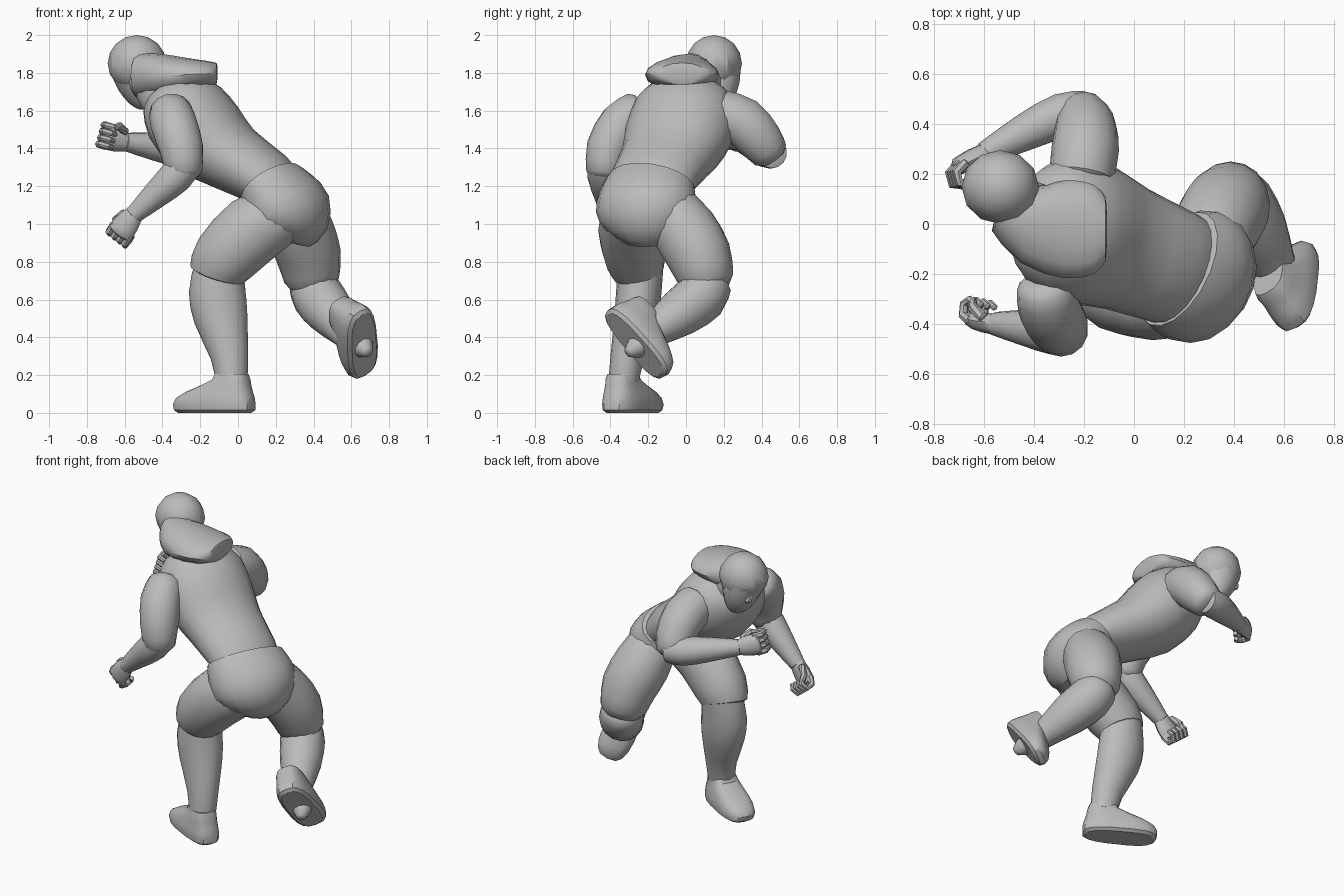
import bpy, bmesh, math
from mathutils import Vector as V

cube = bpy.data.objects.get("Cube")
if cube:
    bpy.data.objects.remove(cube, do_unlink=True)

grey = bpy.data.materials.new("plain grey")
grey.use_nodes = True
grey.diffuse_color = (0.5, 0.5, 0.5, 1)
grey.node_tree.nodes["Principled BSDF"].inputs["Base Color"].default_value = (0.5, 0.5, 0.5, 1)


def finish(name, bm, angle=40):
    """Turn a bmesh into a named, smooth-shaded object."""
    bmesh.ops.recalc_face_normals(bm, faces=bm.faces)
    me = bpy.data.meshes.new(name)
    bm.to_mesh(me)
    bm.free()
    me.materials.append(grey)
    ob = bpy.data.objects.new(name, me)
    bpy.context.collection.objects.link(ob)
    bpy.ops.object.select_all(action="DESELECT")
    ob.select_set(True)
    bpy.context.view_layer.objects.active = ob
    bpy.ops.object.shade_smooth_by_angle(angle=math.radians(angle))
    return ob


def skin(name, rings, angle=40):
    """Bridge a list of point rings and close both ends."""
    bm = bmesh.new()
    loops = [[bm.verts.new(p) for p in ring] for ring in rings]
    n = len(loops[0])
    for a, b in zip(loops, loops[1:]):
        for i in range(n):
            bm.faces.new((a[i], a[(i + 1) % n], b[(i + 1) % n], b[i]))
    bm.faces.new(loops[0])
    bm.faces.new(loops[-1])
    return finish(name, bm, angle)


def midpoints(keys):
    """Insert a Catmull-Rom point between every two keys."""
    out = []
    for i in range(len(keys) - 1):
        a, b = keys[i], keys[i + 1]
        p, q = keys[max(i - 1, 0)], keys[min(i + 2, len(keys) - 1)]
        out += [a, tuple((9 * (s + t) - u - v) / 16 for s, t, u, v in zip(a, b, p, q))]
    return out + [keys[-1]]


def tube(name, keys, side=(0, 1, 0), n=14, cap=0.35, smooth=True):
    """Elliptical tube; each key is x, y, z, radius along side, other radius."""
    keys = [k if len(k) == 5 else (*k, k[3]) for k in keys]
    if smooth:
        keys = midpoints(keys)
    pts = [V(k[:3]) for k in keys]
    rings = []
    last = len(pts) - 1
    for i, k in enumerate(keys):
        t = (pts[min(i + 1, last)] - pts[max(i - 1, 0)]).normalized()
        u = V(side)
        u = (u - t * u.dot(t)).normalized()
        w = t.cross(u)

        def ring(scale, shift):
            return [pts[i] + t * shift + scale * (u * k[3] * math.cos(math.tau * j / n)
                    + w * k[4] * math.sin(math.tau * j / n)) for j in range(n)]
        r = min(k[3], k[4]) * cap
        if i == 0 and cap:
            rings += [ring(0.35, -r), ring(0.75, -r * 0.7)]
        rings.append(ring(1, 0))
        if i == last and cap:
            rings += [ring(0.75, r * 0.7), ring(0.35, r)]
    return skin(name, rings)


def shoe(name, origin, toe, up):
    """Stack of rounded outlines from the sole up to the ankle."""
    f, u = V(toe).normalized(), V(up).normalized()
    u = (u - f * u.dot(f)).normalized()
    s = u.cross(f)
    layers = [(0, -.11, .31, .085), (.015, -.13, .33, .105), (.045, -.13, .335, .112),
              (.08, -.125, .315, .108), (.11, -.115, .26, .102), (.145, -.105, .17, .092),
              (.175, -.1, .1, .086), (.205, -.09, .085, .075)]
    rings = []
    for h, back, front, width in layers:
        ring = []
        for j in range(18):
            c, d = math.cos(math.tau * j / 18), math.sin(math.tau * j / 18)
            c, d = (math.copysign(abs(v) ** 0.68, v) for v in (c, d))
            along = (back + front) / 2 + c * (front - back) / 2
            ring.append(V(origin) + f * along + s * d * width * (0.94 + 0.06 * c) + u * h)
        rings.append(ring)
    return skin(name, rings, 35)


def fist(name, wrist, forward, curl, thumb=1):
    """Palm with four curled fingers, and a thumb on the chosen side."""
    f = V(forward).normalized()
    c = V(curl)
    c = (c - f * c.dot(f)).normalized()
    s = f.cross(c) * thumb
    w = V(wrist)

    def at(along, side, inward, *radii):
        return (*(w + f * along + s * side + c * inward), *radii)
    tube(name + "_palm", [at(-.02, 0, 0, .047, .042), at(.05, 0, 0, .066, .042),
                          at(.12, 0, .005, .07, .036)], s, 10)
    for i in range(4):
        x = (i - 1.5) * .035
        tube(f"{name}_finger_{i + 1}",
             [at(.1, x, 0, .021), at(.148, x, .02, .02), at(.155, x, .065, .018),
              at(.12, x, .085, .016), at(.09, x, .07, .014)], s, 7, smooth=False)
    tube(name + "_thumb", [at(.02, .05, .02, .022), at(.075, .068, .05, .022),
                           at(.12, .04, .085, .016)], f, 7, smooth=False)


# Trunk
tube("torso", [(.22, -.19, 1.16, .22, .14), (.15, -.17, 1.24, .235, .155),
               (-.03, -.1, 1.35, .255, .185), (-.17, -.045, 1.46, .288, .23),
               (-.28, -.005, 1.59, .285, .228), (-.345, .015, 1.685, .225, .18)],
     (.3, .95, 0), 20)
tube("neck", [(-.35, .0, 1.65, .16), (-.44, .06, 1.74, .125), (-.52, .13, 1.81, .1)])
tube("briefs", [(.175, -.18, 1.215, .25, .165), (.215, -.2, 1.16, .268, .19),
                (.265, -.21, 1.07, .275, .22), (.28, -.205, .98, .225, .185),
                (.265, -.2, .92, .14, .12)], (.43, .9, 0), 18, .06)

# Hood flaring out behind the head, resting on the shoulders
tube("hood", [(-.52, .06, 1.785, .1, .12), (-.4, 0, 1.785, .165, .115),
              (-.27, -.02, 1.79, .197, .09), (-.16, -.02, 1.795, .178, .068),
              (-.115, -.02, 1.795, .13, .058)], (.1, 1, 0), 16, .12)

# Head and face
bm = bmesh.new()
bmesh.ops.create_uvsphere(bm, u_segments=12, v_segments=8, radius=1)
for v in bm.verts:
    v.co = V((-.535 + v.co.x * .155, .148 + v.co.y * .148, 1.85 + v.co.z * .15))
finish("head", bm, 30)
tube("jaw", [(-.545, .16, 1.82, .13, .128), (-.525, .17, 1.74, .115, .112),
             (-.5, .175, 1.665, .08, .08), (-.485, .175, 1.63, .05, .05)], (.45, .9, 0), 12, .3)
tube("nose", [(-.632, .215, 1.79, .014), (-.618, .22, 1.735, .026),
              (-.6, .21, 1.715, .015)], (.45, .9, 0), 6, smooth=False)
tube("brow", [(-.635, .10, 1.815, .018), (-.65, .19, 1.805, .02),
              (-.59, .255, 1.815, .018)], (0, 0, 1), 8)

# Standing leg
tube("standing_thigh", [(.24, -.29, 1.06, .15, .16), (.08, -.30, .97, .165, .185),
                        (-.07, -.27, .82, .16, .172), (-.11, -.25, .735, .135, .15)], n=16, cap=.15)
tube("standing_shin", [(-.1, -.24, .78, .12, .13), (-.11, -.25, .64, .12, .15),
                       (-.09, -.265, .5, .115, .142), (-.045, -.31, .3, .09, .1),
                       (-.035, -.33, .17, .08, .085)], n=16, cap=0)
shoe("standing_shoe", (-.035, -.335, 0), (-.87, .49, 0), (0, 0, 1))

# Trailing leg
tube("trailing_thigh", [(.3, -.1, 1.09, .15), (.33, -.01, .97, .175), (.375, .07, .83, .172),
                        (.39, .11, .7, .145)], n=16, cap=.5)
tube("trailing_shin", [(.39, .12, .69, .125), (.425, .08, .615, .138), (.49, -.03, .53, .128),
                       (.555, -.155, .445, .092), (.59, -.235, .405, .08)], n=16, cap=.4)
shoe("trailing_shoe", (.662, -.34, .435), (.05, .65, -.74), (-.6, .6, .5))
tube("sole_stud", [(.64, -.23, .37, .07), (.668, -.275, .34, .055),
                   (.685, -.305, .32, .03)], n=10, smooth=False)

# Lowered arm
tube("lowered_upper_arm", [(-.36, -.25, 1.6, .11), (-.34, -.335, 1.53, .125),
                           (-.3, -.41, 1.4, .118), (-.285, -.43, 1.27, .098)], n=14)
tube("lowered_forearm", [(-.265, -.435, 1.33, .085), (-.33, -.43, 1.25, .092),
                         (-.44, -.415, 1.15, .073), (-.555, -.4, 1.045, .048)], cap=.1)
fist("lowered_hand", (-.555, -.4, 1.045), (-.6, .05, -.78), (.2, 1, 0), -1)

# Raised arm
tube("raised_upper_arm", [(-.21, .19, 1.58, .13), (-.195, .3, 1.54, .135),
                          (-.195, .395, 1.44, .122), (-.215, .445, 1.37, .1)], (1, 0, 0))
tube("raised_forearm", [(-.19, .455, 1.375, .08), (-.29, .435, 1.385, .09),
                        (-.44, .365, 1.41, .075), (-.6, .28, 1.435, .048)], (0, 0, 1), cap=.1)
fist("raised_hand", (-.6, .28, 1.435), (-.82, -.35, .25), (.2, -.9, 0))
